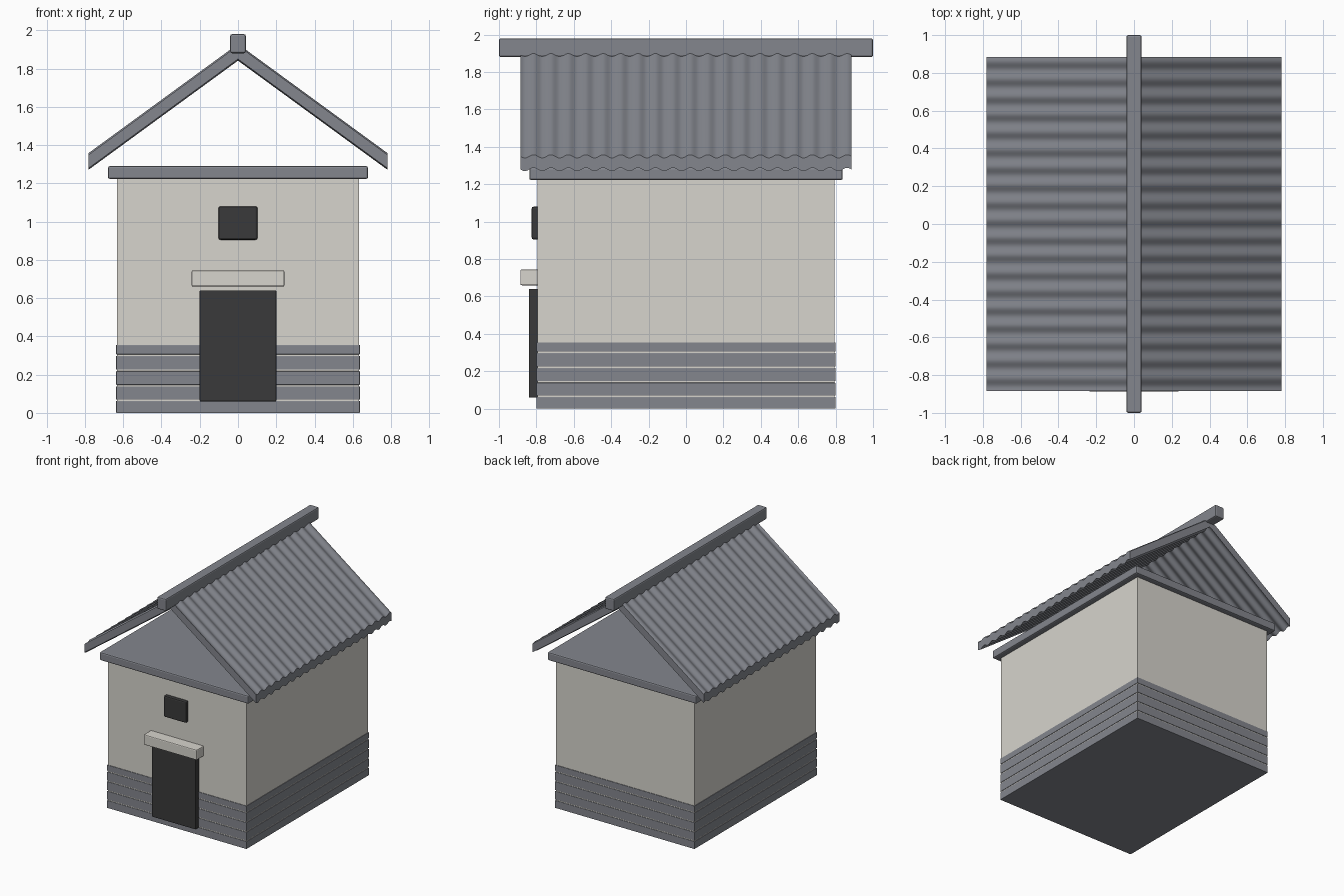
import bpy
import bmesh
import math
from mathutils import Vector

cube = bpy.data.objects.get("Cube")
if cube:
    bpy.data.objects.remove(cube, do_unlink=True)


def material(name, r, g, b):
    m = bpy.data.materials.new(name)
    m.use_nodes = True
    m.diffuse_color = (r, g, b, 1)
    bsdf = next(n for n in m.node_tree.nodes if n.type == 'BSDF_PRINCIPLED')
    bsdf.inputs["Base Color"].default_value = (r, g, b, 1)
    bsdf.inputs["Roughness"].default_value = 0.8
    return m


grey = material("slate grey", 0.23, 0.24, 0.27)
cream = material("cream plaster", 0.68, 0.66, 0.61)
dark = material("charcoal", 0.042, 0.042, 0.043)


def finish(name, bm, mat):
    bmesh.ops.recalc_face_normals(bm, faces=bm.faces)
    mesh = bpy.data.meshes.new(name)
    bm.to_mesh(mesh)
    bm.free()
    mesh.materials.append(mat)
    obj = bpy.data.objects.new(name, mesh)
    bpy.context.collection.objects.link(obj)
    return obj


def box(name, low, high, mat, bevel=0.0):
    """Box between two corners, with optionally rounded edges."""
    low, high = Vector(low), Vector(high)
    size, mid = high - low, (low + high) / 2
    bm = bmesh.new()
    bmesh.ops.create_cube(bm, size=1)
    for v in bm.verts:
        v.co = Vector(a * b for a, b in zip(v.co, size)) + mid
    if bevel:
        bmesh.ops.bevel(bm, geom=list(bm.edges), offset=bevel, segments=2,
                        profile=0.5, affect='EDGES')
    return finish(name, bm, mat)


# Plastered walls
wall_x, wall_y = 0.633, 0.795
box("walls", (-wall_x, -wall_y, 0.01), (wall_x, wall_y, 1.24), cream)

# Plinth of stacked boards, with the plaster showing in the joints
joints = [0, 0.066, 0.143, 0.222, 0.302, 0.355]
out, gap = 0.004, 0.004
for i, (z0, z1) in enumerate(zip(joints, joints[1:])):
    bottom = z0 + gap if i else z0
    top = z1 - gap if z1 != joints[-1] else z1
    box(f"plinth_board_{i + 1}", (-wall_x - out, -wall_y - out, bottom),
        (wall_x + out, wall_y + out, top), grey, 0.002)

# Front door, its canopy and the window above
box("door", (-0.2, -0.84, 0.06), (0.2, -0.78, 0.64), dark, 0.004)
box("door_canopy", (-0.243, -0.886, 0.66), (0.243, -0.78, 0.745), cream, 0.008)
box("window", (-0.102, -0.825, 0.905), (0.102, -0.78, 1.08), dark, 0.01)

# Ceiling slab and ridge beam
box("ceiling_slab", (-0.68, -0.838, 1.223), (0.68, 0.838, 1.29), grey, 0.01)
box("ridge_beam", (-0.041, -1, 1.88), (0.041, 1, 1.98), grey, 0.01)


# Corrugated roof sheets
def roof_sheet(name, side):
    half, waves, steps = 0.885, 19, 10
    reach, slope, ridge_z, thick, swell = 0.782, 0.73, 1.92, 0.07, 0.009
    bm = bmesh.new()
    rows = []
    for i in range(waves * steps + 1):
        y = -half + 2 * half * i / (waves * steps)
        z = ridge_z + swell * math.sin(math.pi * waves * y / half)
        drop = slope * reach
        ring = [(0, z), (reach, z - drop), (reach, z - drop - thick), (0, z - thick)]
        rows.append([bm.verts.new((side * x, y, h)) for x, h in ring])
    for a, b in zip(rows, rows[1:]):
        for k in range(4):
            n = (k + 1) % 4
            bm.faces.new((a[k], a[n], b[n], b[k]))
    bm.faces.new(rows[0])
    bm.faces.new(rows[-1])
    sheet = finish(name, bm, grey)
    bpy.ops.object.select_all(action='DESELECT')
    sheet.select_set(True)
    bpy.context.view_layer.objects.active = sheet
    bpy.ops.object.shade_smooth_by_angle(angle=math.radians(35))


roof_sheet("roof_sheet_left", 1)
roof_sheet("roof_sheet_right", -1)
